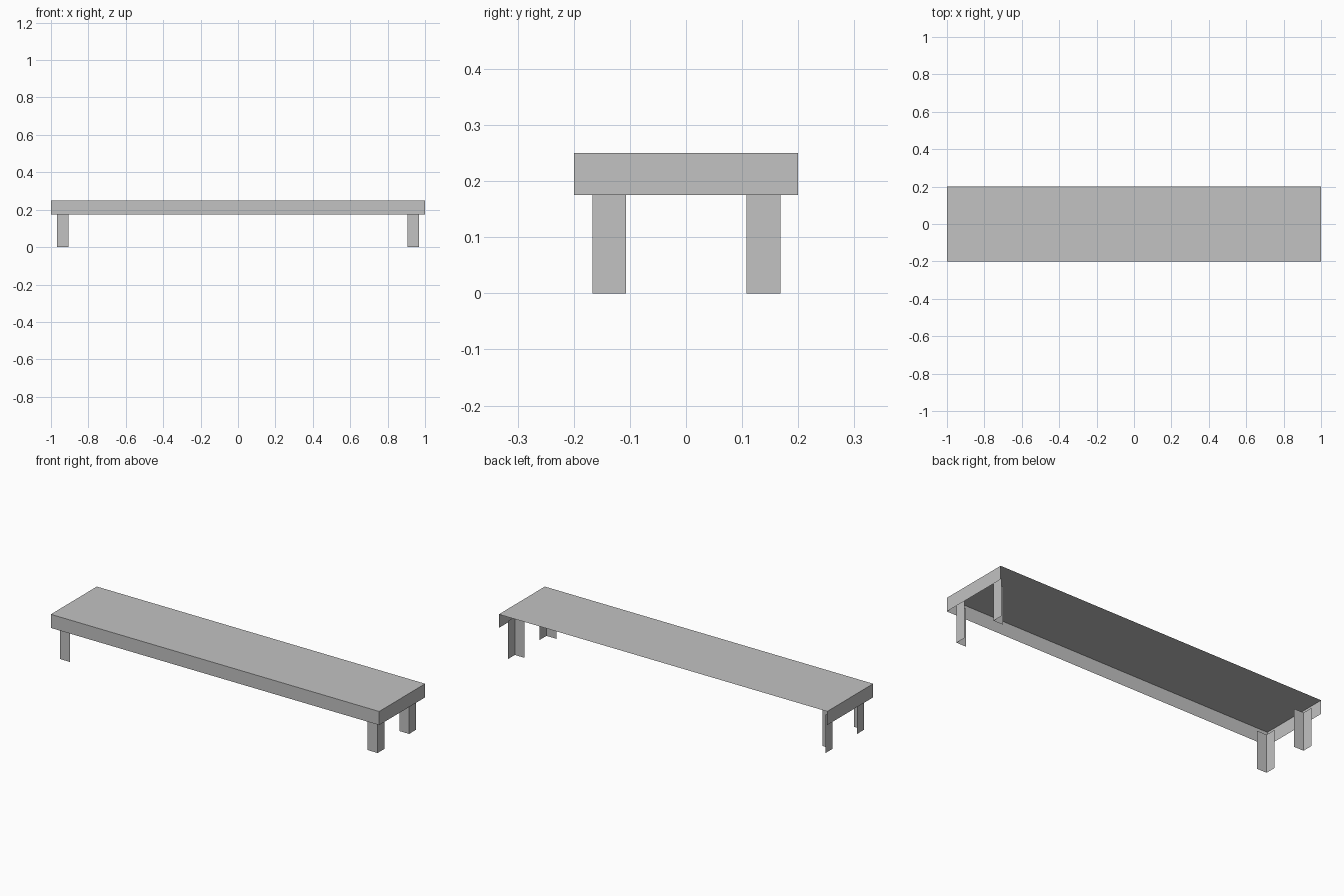
import bpy
import bmesh

HALF_X, HALF_Y = 1.0, 0.2
TOP_Z, RAIL_Z = 0.25, 0.175

cube = bpy.data.objects.get("Cube")
if cube:
    bpy.data.objects.remove(cube, do_unlink=True)

# Single grey finish
grey = bpy.data.materials.new("light_grey")
grey.use_nodes = True
colour = (0.54, 0.54, 0.54, 1.0)
grey.diffuse_color = colour
grey.node_tree.nodes["Principled BSDF"].inputs["Base Color"].default_value = colour


def sheet_object(name, outline, z_low, z_high, lid=False):
    """Thin sheet walls along an open outline, optionally closed by a lid."""
    bm = bmesh.new()
    low = [bm.verts.new((x, y, z_low)) for x, y in outline]
    high = [bm.verts.new((x, y, z_high)) for x, y in outline]
    for i in range(len(outline) - 1):
        bm.faces.new((low[i], low[i + 1], high[i + 1], high[i]))
    if lid:
        bm.faces.new(high)
    mesh = bpy.data.meshes.new(name)
    bm.to_mesh(mesh)
    bm.free()
    mesh.materials.append(grey)
    obj = bpy.data.objects.new(name, mesh)
    bpy.context.collection.objects.link(obj)
    return obj


# Bench top with rails on the front and both ends, open at the back
sheet_object("bench_top",
             [(-HALF_X, HALF_Y), (-HALF_X, -HALF_Y),
              (HALF_X, -HALF_Y), (HALF_X, HALF_Y)],
             RAIL_Z, TOP_Z, lid=True)

# Angle-section legs: a front plate and an outer side plate
OUTER_X, INNER_X, LEG_DEPTH = 0.967, 0.907, 0.06
for row, y in (("front", -0.167), ("back", 0.108)):
    for side, s in (("left", 1), ("right", -1)):
        outline = [(s * INNER_X, y), (s * OUTER_X, y),
                   (s * OUTER_X, y + LEG_DEPTH)]
        if s < 0:
            outline.reverse()
        sheet_object(f"{row}_{side}_leg", outline, 0, 0.21)
